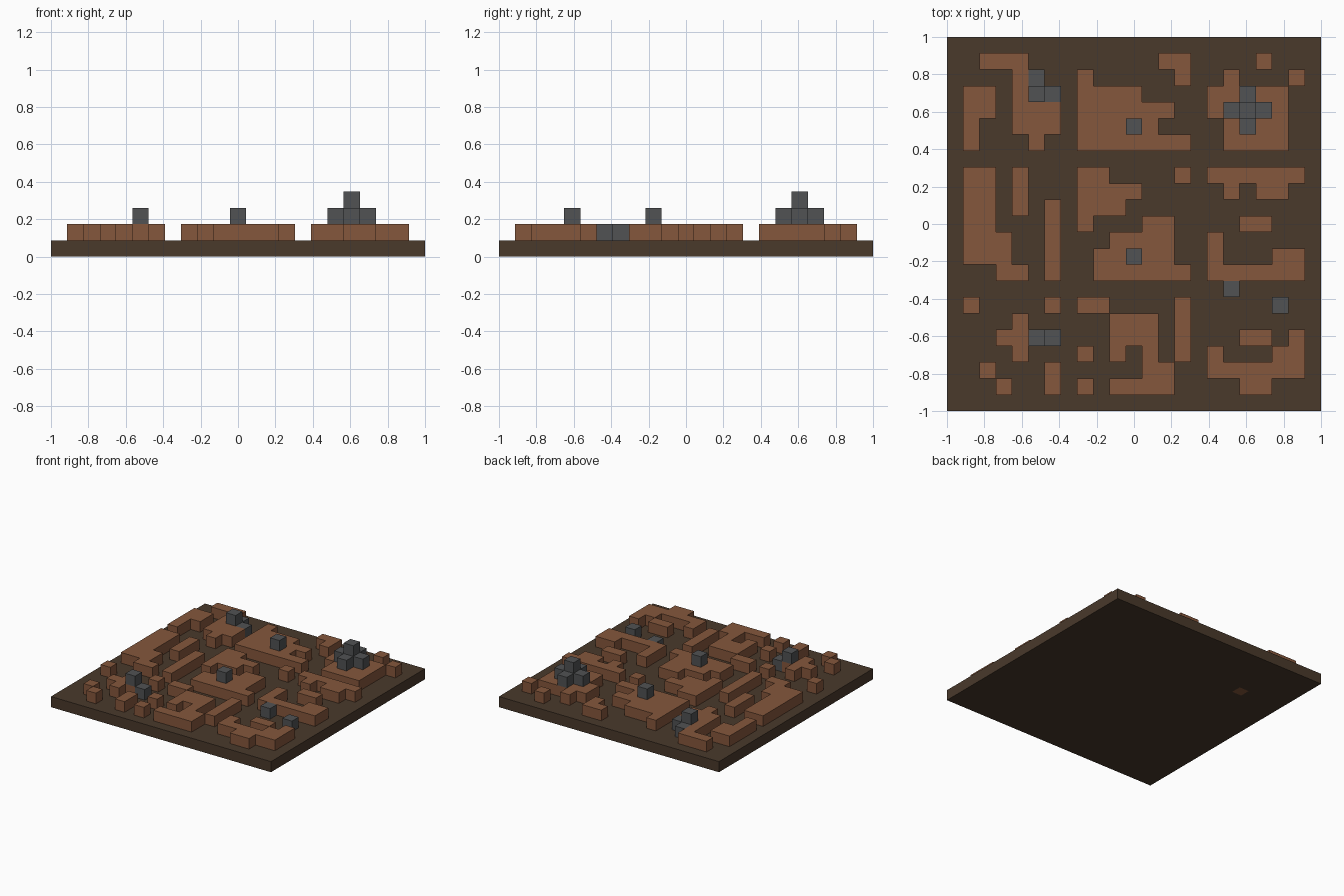
import bpy
import bmesh

cube = bpy.data.objects.get("Cube")
if cube:
    bpy.data.objects.remove(cube, do_unlink=True)

N = 23                # blocks along each side
S = 2.0 / N           # block size

# Plan of the raised layers, back row first:
# b = brown block, s = low stone, S = stone on a brown block, T = two stones on brown
PLAN = [
    ".......................",
    "..bbb........bb....b...",
    "....bs..b.....b..b...b.",
    ".bb.bSs.bbbb....bbSbb..",
    ".bb.bbb.bbbbbb..bSTSb..",
    ".b..bbb.bbbSb....bSbb..",
    ".b...b..bbbbbbb..bbbb..",
    ".......................",
    ".bb.b...bb....b.bbbbbb.",
    ".bb.b...bbbb.....b.bb..",
    ".bb.b.b.bbb............",
    ".bb...b.b...bb....bb...",
    ".bbb..b...bbbb..b......",
    ".bbb..b..bbSbb..b...bb.",
    "...bb.b..bbbbbb.bbbbbb.",
    ".................s.....",
    ".b....b.bb....b.....s..",
    "....b.....bbb.b........",
    "...bbSs...bbb.b...bb.b.",
    "....b...b.b.b.b.b...bb.",
    "..b...b.....bb..bbbbbb.",
    "...b..b.b.bbbb....bb...",
    ".......................",
]


def material(name, rgb):
    m = bpy.data.materials.new(name)
    m.use_nodes = True
    m.diffuse_color = (*rgb, 1)
    m.node_tree.nodes["Principled BSDF"].inputs["Base Color"].default_value = (*rgb, 1)
    return m


dark_soil = material("dark soil", (0.067, 0.041, 0.024))
brown_clay = material("brown clay", (0.235, 0.095, 0.045))
grey_stone = material("grey stone", (0.082, 0.085, 0.088))


def cells(kinds):
    """Grid cells of the plan whose letter is in kinds."""
    return {(c, r) for r, row in enumerate(PLAN) for c, k in enumerate(row) if k in kinds}


def layer(name, filled, level, mat):
    """One storey of blocks, joined into a single shell without inner walls."""
    bm = bmesh.new()

    def quad(corners):
        bm.faces.new([bm.verts.new((-1 + i * S, 1 - j * S, k * S)) for i, j, k in corners])

    lo, hi = level, level + 1
    for c, r in sorted(filled):
        ring = [(c, r + 1), (c + 1, r + 1), (c + 1, r), (c, r)]
        beside = [(c, r + 1), (c + 1, r), (c, r - 1), (c - 1, r)]
        quad([(*p, hi) for p in ring])
        quad([(*p, lo) for p in reversed(ring)])
        for n in range(4):
            if beside[n] not in filled:
                p, q = ring[n], ring[(n + 1) % 4]
                quad([(*p, lo), (*q, lo), (*q, hi), (*p, hi)])
    bmesh.ops.remove_doubles(bm, verts=bm.verts, dist=S * 0.01)
    me = bpy.data.meshes.new(name)
    bm.to_mesh(me)
    bm.free()
    me.materials.append(mat)
    ob = bpy.data.objects.new(name, me)
    bpy.context.collection.objects.link(ob)
    return ob


# Ground slab with one clay block set into it
plug = {(4, 5)}
ground = {(c, r) for c in range(N) for r in range(N)} - plug
layer("ground_slab", ground, 0, dark_soil)
layer("sunken_clay_block", plug, 0, brown_clay)

# Clay walls and low stones
layer("clay_blocks", cells("bST"), 1, brown_clay)
layer("low_stones", cells("s"), 1, grey_stone)

# Stones on top of the clay
layer("upper_stones", cells("ST"), 2, grey_stone)
layer("top_stone", cells("T"), 3, grey_stone)
